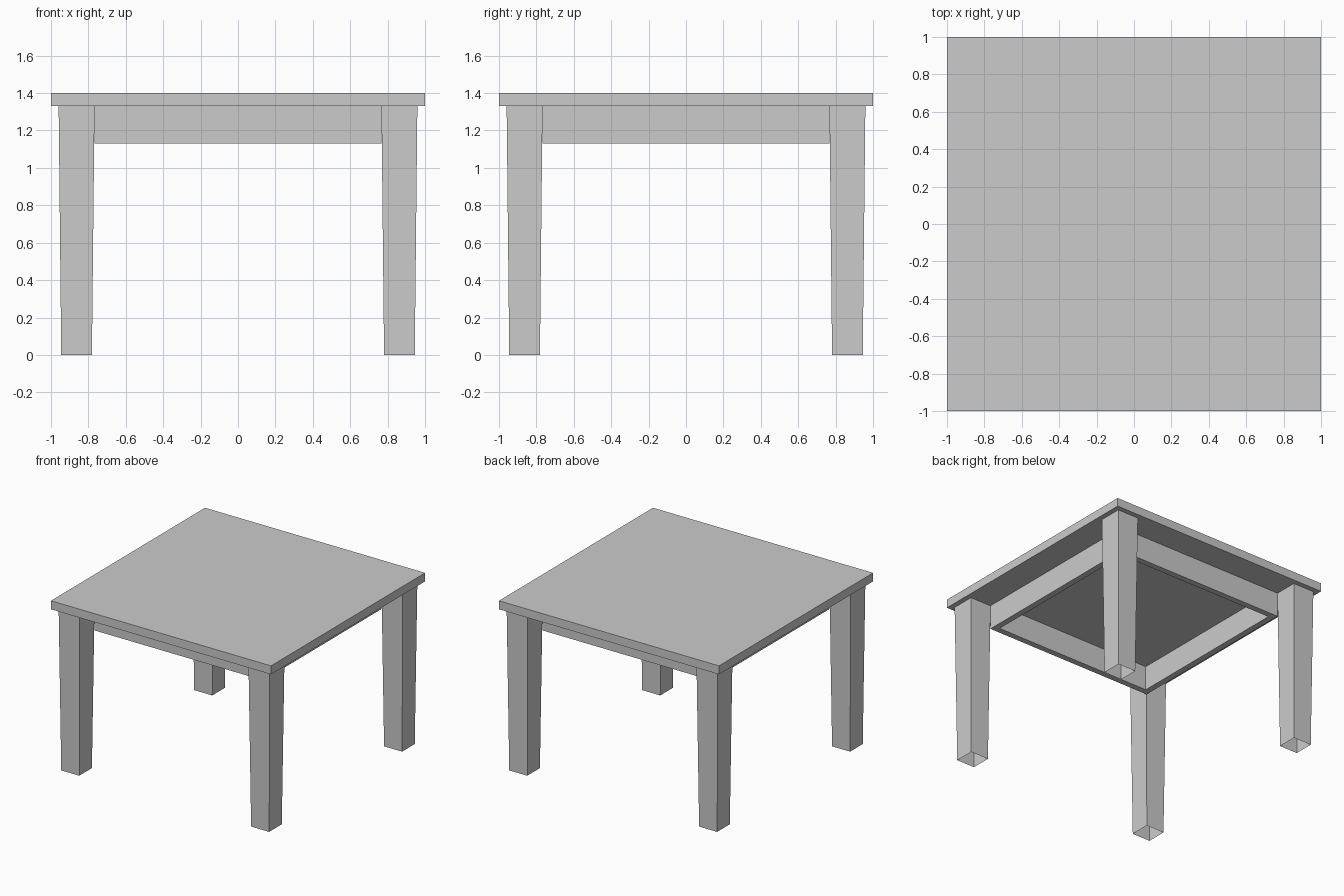
import bpy, bmesh
from mathutils import Vector

if "Cube" in bpy.data.objects:
    bpy.data.objects.remove(bpy.data.objects["Cube"])


def make_object(name, bm):
    mesh = bpy.data.meshes.new(name)
    bm.to_mesh(mesh)
    bm.free()
    obj = bpy.data.objects.new(name, mesh)
    bpy.context.collection.objects.link(obj)
    return obj


def square_ring(bm, centre, half, z):
    cx, cy = centre
    return [bm.verts.new((cx + sx * half, cy + sy * half, z))
            for sx, sy in ((-1, -1), (1, -1), (1, 1), (-1, 1))]


def bridge(bm, a, b):
    for i in range(4):
        j = (i + 1) % 4
        bm.faces.new((a[i], a[j], b[j], b[i]))


TOP, UNDER, APRON = 1.40, 1.33, 1.13

# Table top: flat square slab
bm = bmesh.new()
bmesh.ops.create_cube(bm, size=1)
bmesh.ops.scale(bm, vec=Vector((2, 2, TOP - UNDER)), verts=bm.verts)
bmesh.ops.translate(bm, vec=Vector((0, 0, (TOP + UNDER) / 2)), verts=bm.verts)
make_object("table_top", bm)

# Apron: thin square frame set between the inner corners of the legs
bm = bmesh.new()
outer_low = square_ring(bm, (0, 0), 0.768, APRON)
outer_high = square_ring(bm, (0, 0), 0.768, UNDER)
inner_low = square_ring(bm, (0, 0), 0.718, APRON)
inner_high = square_ring(bm, (0, 0), 0.718, UNDER)
bridge(bm, outer_low, outer_high)
bridge(bm, inner_high, inner_low)
bridge(bm, inner_low, outer_low)
make_object("apron_frame", bm)

# Legs: tapered hollow square tubes, open at the foot
for side, sx in (("left", -1), ("right", 1)):
    for end, sy in (("front", -1), ("back", 1)):
        bm = bmesh.new()
        centre = (sx * 0.863, sy * 0.863)
        foot = square_ring(bm, centre, 0.082, 0)
        head = square_ring(bm, centre, 0.096, UNDER)
        bridge(bm, foot, head)
        make_object(f"{end}_{side}_leg", bm)
